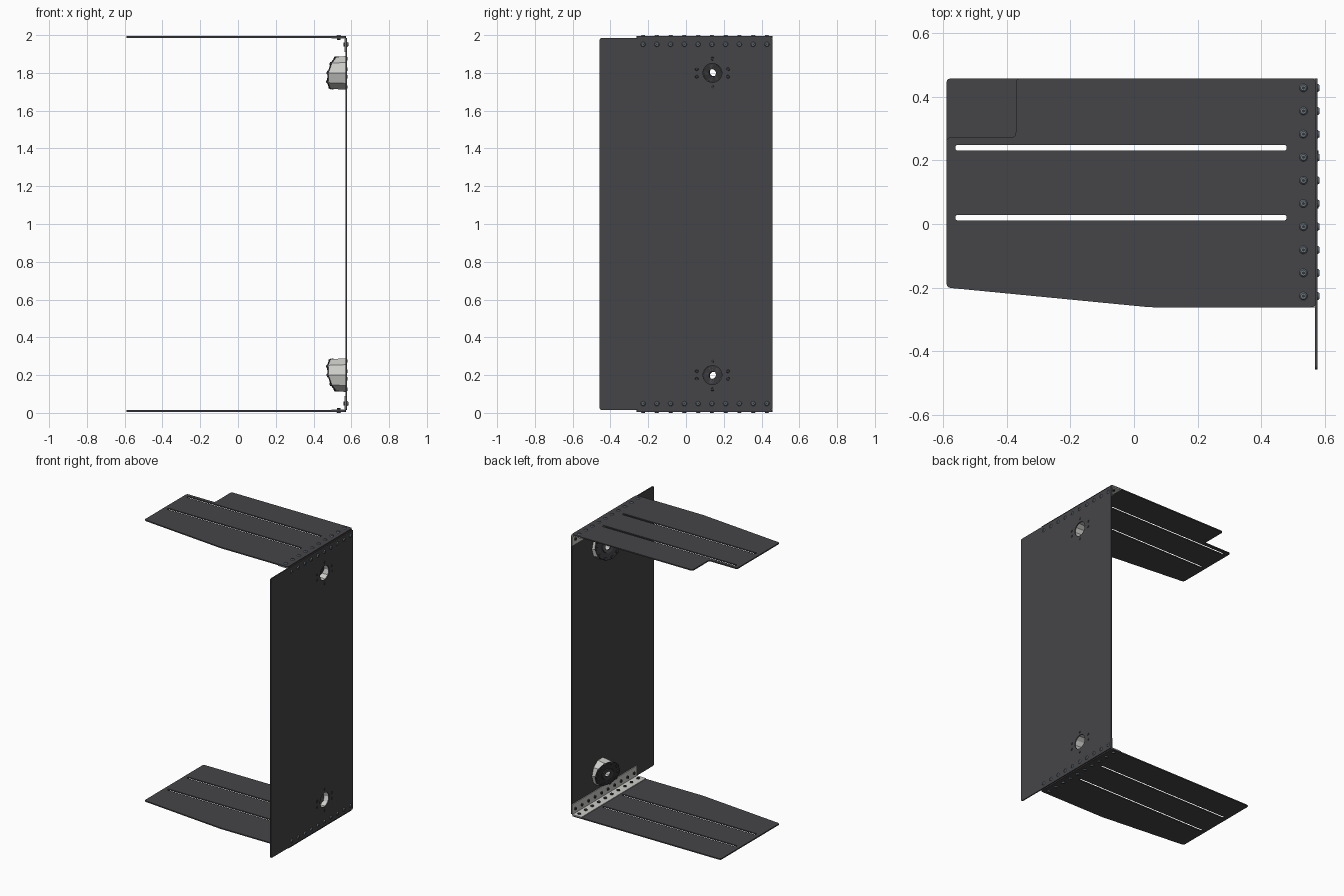
import bpy, bmesh, math
from mathutils import Vector, Matrix

cube = bpy.data.objects.get("Cube")
if cube:
    bpy.data.objects.remove(cube, do_unlink=True)


def material(name, rgb):
    m = bpy.data.materials.new(name)
    m.use_nodes = True
    m.diffuse_color = (*rgb, 1)
    m.node_tree.nodes["Principled BSDF"].inputs["Base Color"].default_value = (*rgb, 1)
    return m


CHARCOAL = material("charcoal sheet", (0.06, 0.058, 0.065))
LIGHT = material("light grey metal", (0.6, 0.6, 0.58))
STEEL = material("blue grey steel", (0.15, 0.19, 0.22))
BLACK = material("dark hardware", (0.035, 0.035, 0.038))


def add_object(name, mesh, mat):
    mesh.materials.clear()
    mesh.materials.append(mat)
    ob = bpy.data.objects.new(name, mesh)
    bpy.context.collection.objects.link(ob)
    return ob


def finish(name, bm, mat):
    bmesh.ops.recalc_face_normals(bm, faces=bm.faces)
    mesh = bpy.data.meshes.new(name)
    bm.to_mesh(mesh)
    bm.free()
    return add_object(name, mesh, mat)


def rounded(corners, r, steps=5):
    """Outline with each corner softened by a short curve."""
    pts = [Vector(c) for c in corners]
    out = []
    for i, p in enumerate(pts):
        a = p + (pts[i - 1] - p).normalized() * r
        b = p + (pts[(i + 1) % len(pts)] - p).normalized() * r
        for k in range(steps + 1):
            t = k / steps
            out.append(a * (1 - t) ** 2 + p * 2 * t * (1 - t) + b * t * t)
    return out


def circle(cx, cy, r, n=32):
    return [Vector((cx + r * math.cos(math.tau * i / n), cy + r * math.sin(math.tau * i / n)))
            for i in range(n)]


def sheet(name, loops, thickness, matrix, mat):
    """Flat sheet from an outline and its holes."""
    cu = bpy.data.curves.new(name, 'CURVE')
    cu.dimensions = '2D'
    cu.fill_mode = 'BOTH'
    cu.extrude = thickness / 2
    for loop in loops:
        sp = cu.splines.new('POLY')
        sp.points.add(len(loop) - 1)
        for pt, co in zip(sp.points, loop):
            pt.co = (co.x, co.y, 0, 1)
        sp.use_cyclic_u = True
    temp = bpy.data.objects.new(name + "_curve", cu)
    bpy.context.collection.objects.link(temp)
    dg = bpy.context.evaluated_depsgraph_get()
    mesh = bpy.data.meshes.new_from_object(temp.evaluated_get(dg))
    bpy.data.objects.remove(temp, do_unlink=True)
    bm = bmesh.new()
    bm.from_mesh(mesh)
    bmesh.ops.remove_doubles(bm, verts=bm.verts, dist=0.0001)
    bm.transform(matrix)
    return finish(name, bm, mat)


def stud(bm, base, axis, r1, r2, depth, sides):
    """Bolt head or nut standing on a surface point."""
    axis = Vector(axis).normalized()
    mat = Matrix.Translation(Vector(base) + axis * depth / 2) @ axis.to_track_quat('Z', 'Y').to_matrix().to_4x4()
    bmesh.ops.create_cone(bm, cap_ends=True, segments=sides, radius1=r1, radius2=r2,
                          depth=depth, matrix=mat)


def ring_points(center, axis, r, n):
    q = axis.to_track_quat('Z', 'Y')
    return [center + q @ Vector((r * math.cos(math.tau * i / n), r * math.sin(math.tau * i / n), 0))
            for i in range(n)]


def loft(name, rings, n, mat):
    """Hollow ring-shaped solid through a closed chain of circles."""
    bm = bmesh.new()
    vs = [[bm.verts.new(p) for p in ring_points(*ring, n)] for ring in rings]
    for j, row in enumerate(vs):
        nxt = vs[(j + 1) % len(vs)]
        for i in range(n):
            k = (i + 1) % n
            bm.faces.new((row[i], row[k], nxt[k], nxt[i]))
    return finish(name, bm, mat)


T = 0.008                      # sheet thickness
PX = 0.574                     # side panel position
POD_Y, POD_Z = 0.14, 0.8       # pod position, height measured from the middle
BOLT_Y = [-0.227 + 0.0728 * i for i in range(10)]

# Side panel with two round openings
to_side = Matrix(((0, 0, 1, PX), (1, 0, 0, 0), (0, 1, 0, 0), (0, 0, 0, 1)))
panel = [rounded([(-0.458, 0.015), (0.458, 0.015), (0.458, 1.985), (-0.458, 1.985)], 0.015)]
panel += [circle(POD_Y, 1 + s * POD_Z, 0.05) for s in (-1, 1)]
sheet("side_panel", panel, T, to_side, CHARCOAL)

# Top and bottom shelves with long slots; the top one has a cut corner
front = [(-0.59, -0.2), (0.05, -0.262), (0.572, -0.262), (0.572, 0.458)]
slots = [rounded([(-0.562, y - 0.009), (0.48, y - 0.009), (0.48, y + 0.009), (-0.562, y + 0.009)], 0.0085)
         for y in (0.02, 0.24)]
notch = [(-0.372, 0.458), (-0.372, 0.273), (-0.59, 0.273)]
for name, back, z in (("top_shelf", notch, 1.99), ("bottom_shelf", [(-0.59, 0.458)], 0.01)):
    sheet(name, [rounded(front + back, 0.015)] + slots, T, Matrix.Translation((0, 0, z)), CHARCOAL)

for s, label in ((1, "top"), (-1, "bottom")):
    def at(x, y, h):
        return Vector((x, y, 1 + s * h))

    # Angle bracket in the corner
    bm = bmesh.new()
    inner, edge, leg, t = PX - T / 2, 0.986, 0.075, 0.005
    profile = [(inner, edge), (inner - leg, edge), (inner - leg, edge - t),
               (inner - t, edge - t), (inner - t, edge - leg), (inner, edge - leg)]
    face = bm.faces.new([bm.verts.new(at(x, -0.262, h)) for x, h in profile])
    ext = bmesh.ops.extrude_face_region(bm, geom=[face])
    bmesh.ops.translate(bm, vec=(0, 0.72, 0),
                        verts=[v for v in ext["geom"] if isinstance(v, bmesh.types.BMVert)])
    finish(label + "_angle_bracket", bm, LIGHT)

    # Bolt heads outside, nuts inside
    heads, nuts, sockets = bmesh.new(), bmesh.new(), bmesh.new()
    for y in BOLT_Y:
        for outer, inside, axis in (
                (at(0.533, y, 0.994), at(0.533, y, edge - t), Vector((0, 0, s))),
                (at(PX + T / 2, y, 0.951), at(inner - t, y, 0.951), Vector((1, 0, 0)))):
            stud(heads, outer, axis, 0.013, 0.009, 0.006, 16)
            stud(sockets, outer + axis * 0.0055, axis, 0.005, 0.005, 0.0008, 6)
            stud(nuts, inside, -axis, 0.011, 0.011, 0.007, 6)
    finish(label + "_bolt_heads", heads, STEEL)
    finish(label + "_bolt_sockets", sockets, BLACK)
    finish(label + "_nuts", nuts, BLACK)

    # Wedge-shaped pod tilted backwards and towards its shelf
    wall = Vector((-1, 0, 0))
    tilt = Vector((-0.89, 0.4, 0.2 * s)).normalized()
    foot = at(inner, POD_Y, POD_Z)
    tip = at(0.517, POD_Y, POD_Z)
    loft(label + "_pod_body", [(foot, wall, 0.094), (tip, tilt, 0.09),
                               (tip, tilt, 0.055), (foot, wall, 0.055)], 10, LIGHT)
    loft(label + "_pod_face", [(tip, tilt, 0.09), (tip + tilt * 0.006, tilt, 0.088),
                               (tip + tilt * 0.006, tilt, 0.02), (tip, tilt, 0.02)], 30, BLACK)
    loft(label + "_pod_hub", [(tip, tilt, 0.045), (tip + tilt * 0.011, tilt, 0.04),
                              (tip + tilt * 0.011, tilt, 0.02), (tip, tilt, 0.02)], 24, CHARCOAL)
    bm = bmesh.new()
    for p in ring_points(tip, tilt, 0.08, 10):
        stud(bm, p, tilt, 0.013, 0.01, 0.012, 12)
    finish(label + "_pod_rim_bolts", bm, BLACK)

    # Small fasteners around the panel opening
    bm = bmesh.new()
    for dy, dh in ((0, 0.075), (0, -0.075), (0.083, 0.02), (0.083, -0.02), (-0.083, 0.02), (-0.083, -0.02)):
        stud(bm, at(PX + T / 2, POD_Y + dy, POD_Z + dh), (1, 0, 0), 0.009, 0.008, 0.002, 12)
    finish(label + "_pod_fasteners", bm, BLACK)
